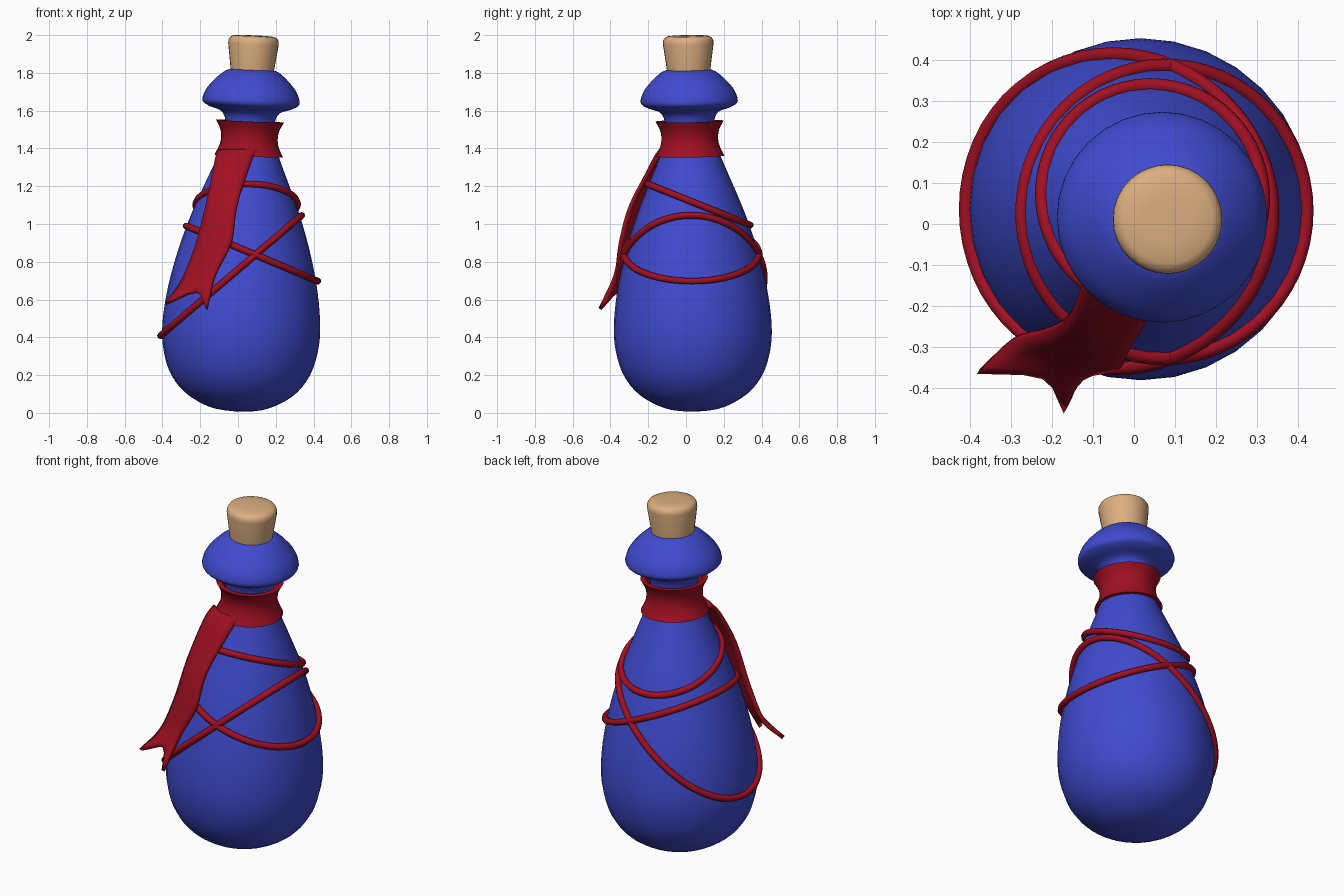
import bpy, bmesh, math
from mathutils import Vector, Matrix

if "Cube" in bpy.data.objects:
    bpy.data.objects.remove(bpy.data.objects["Cube"])


def material(name, rgb):
    m = bpy.data.materials.new(name)
    m.diffuse_color = (*rgb, 1)
    m.use_nodes = True
    m.node_tree.nodes["Principled BSDF"].inputs["Base Color"].default_value = m.diffuse_color
    return m


BLUE = material("blue_glass", (0.05, 0.07, 0.62))
RED = material("red_cloth", (0.35, 0.005, 0.016))
CORK = material("cork", (0.72, 0.43, 0.22))

# The whole bottle leans slightly to +x
LEAN = Matrix.Translation((-0.002, 0.043, 0.006)) @ Matrix.Rotation(0.043, 4, 'Y') @ Matrix.Rotation(0.016, 4, 'X')


def spline(pts, n):
    """Smooth curve through the points (Catmull-Rom)."""
    p = [Vector(q) for q in pts]
    p = [2 * p[0] - p[1]] + p + [2 * p[-1] - p[-2]]
    out = []
    for a, b, c, d in zip(p, p[1:], p[2:], p[3:]):
        for i in range(n):
            t = i / n
            out.append(0.5 * (2 * b + (c - a) * t + (2 * a - 5 * b + 4 * c - d) * t * t
                              + (3 * b - a - 3 * c + d) * t ** 3))
    return out + [p[-2]]


def finish(name, verts, faces, mat, angle=50):
    me = bpy.data.meshes.new(name)
    me.from_pydata(verts, [], faces)
    bm = bmesh.new()
    bm.from_mesh(me)
    bmesh.ops.remove_doubles(bm, verts=bm.verts, dist=1e-5)
    bmesh.ops.recalc_face_normals(bm, faces=bm.faces)
    bm.to_mesh(me)
    bm.free()
    me.materials.append(mat)
    ob = bpy.data.objects.new(name, me)
    bpy.context.collection.objects.link(ob)
    bpy.ops.object.select_all(action='DESELECT')
    ob.select_set(True)
    bpy.context.view_layer.objects.active = ob
    bpy.ops.object.shade_smooth_by_angle(angle=math.radians(angle))
    return ob


def grid_faces(rows, cols, wrap_rows, wrap_cols):
    return [(i * cols + j, i * cols + (j + 1) % cols,
             (i + 1) % rows * cols + (j + 1) % cols, (i + 1) % rows * cols + j)
            for i in range(rows - (not wrap_rows)) for j in range(cols - (not wrap_cols))]


def lathe(name, prof, mat, closed=False, seg=32):
    verts = [LEAN @ Vector((p[0] * math.cos(2 * math.pi * j / seg),
                            p[0] * math.sin(2 * math.pi * j / seg), p[1]))
             for p in prof for j in range(seg)]
    return finish(name, verts, grid_faces(len(prof), seg, closed, True), mat)


# Bottle: body, neck and mushroom lip
body = spline([(0, 0), (0.12, 0.012), (0.22, 0.05), (0.31, 0.115), (0.375, 0.21), (0.41, 0.33),
               (0.418, 0.45), (0.404, 0.6), (0.375, 0.75), (0.335, 0.9), (0.285, 1.05),
               (0.225, 1.2), (0.163, 1.35), (0.13, 1.46), (0.131, 1.54), (0.155, 1.588),
               (0.215, 1.61), (0.25, 1.63), (0.257, 1.655), (0.238, 1.705), (0.195, 1.757),
               (0.15, 1.797), (0.12, 1.812)], 3)
lathe("bottle", body + [Vector((0, 1.812))], BLUE)

# Cork stopper
lathe("cork_stopper", [(0, 1.78), (0.112, 1.78), (0.115, 1.812), (0.134, 1.95), (0.133, 1.968),
                       (0.124, 1.983), (0.108, 1.991), (0.06, 1.994), (0, 1.995)], CORK)

# Cloth collar around the neck, flared at both ends
outer = spline([(0.182, 1.355), (0.158, 1.405), (0.15, 1.45), (0.157, 1.495), (0.18, 1.54)], 3)
inner = [Vector((p[0] - 0.028, p[1])) for p in reversed(outer)]
lathe("neck_collar", outer + inner, RED, closed=True)


# Three tilted cords hugging the body
def body_radius(z):
    for a, b in zip(body, body[1:]):
        if a[1] <= z <= b[1]:
            return a[0] + (b[0] - a[0]) * (z - a[1]) / (b[1] - a[1])
    return 0.2


def cord(name, z0, sx, sy, n=64, sides=8, thick=0.018):
    path = []
    for i in range(n):
        a = 2 * math.pi * i / n
        z = z0
        for _ in range(60):
            c = LEAN @ Vector((0, 0, z))
            r = body_radius(z) + 0.008
            x, y = c.x + r * math.cos(a), c.y + r * math.sin(a)
            z = 0.5 * z + 0.5 * (z0 + sx * x + sy * y)
        path.append(Vector((x, y, z)))
    verts = []
    up = Vector((-sx, -sy, 1)).normalized()
    for i, p in enumerate(path):
        t = (path[(i + 1) % n] - path[i - 1]).normalized()
        side = t.cross(up).normalized()
        for k in range(sides):
            b = 2 * math.pi * k / sides
            verts.append(p + thick * (side * math.cos(b) + up * math.sin(b)))
    finish(name, verts, grid_faces(n, sides, True, True), RED, 60)


cord("upper_cord", 1.13, 0.0, -0.4)
cord("middle_cord", 0.875, -0.42, 0.0)
cord("lower_cord", 0.758, 0.853, 0.0)

# Hanging scarf tail with a swallow-tail end: left edge, centre, right edge
left = spline([(-0.1, -0.07, 1.39), (-0.12, -0.13, 1.33), (-0.16, -0.225, 1.13),
               (-0.22, -0.262, 0.89), (-0.3, -0.285, 0.69), (-0.38, -0.36, 0.58)], 4)
mid = spline([(-0.01, -0.13, 1.39), (-0.03, -0.17, 1.33), (-0.085, -0.275, 1.1),
              (-0.125, -0.325, 0.89), (-0.18, -0.345, 0.74), (-0.22, -0.37, 0.64)], 4)
right = spline([(0.1, -0.125, 1.39), (0.07, -0.165, 1.33), (-0.005, -0.29, 1.1),
                (-0.035, -0.345, 0.9), (-0.12, -0.372, 0.73), (-0.167, -0.455, 0.55)], 4)
verts, cols = [], 7
for a, b, c in zip(left, mid, right):
    verts += spline([a, b, c], 3)
tail = finish("scarf_tail", verts, grid_faces(len(left), cols, False, False), RED)
sol = tail.modifiers.new("thickness", 'SOLIDIFY')
sol.thickness = 0.022
sol.offset = 0
